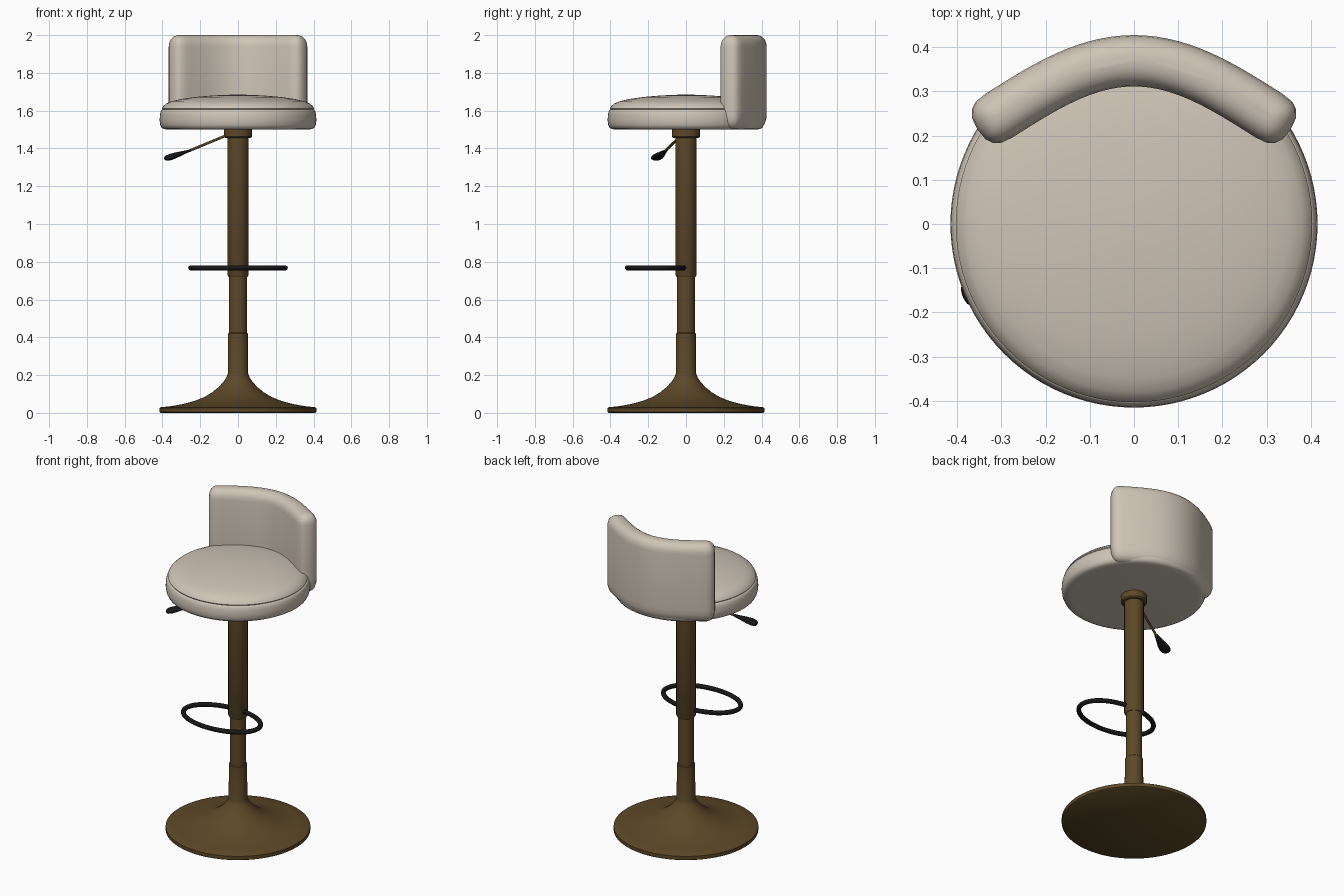
import bpy, bmesh, math
from mathutils import Vector

old = bpy.data.objects.get("Cube")
if old:
    bpy.data.objects.remove(old, do_unlink=True)


def material(name, rgb, rough, metal=0.0):
    m = bpy.data.materials.new(name)
    m.use_nodes = True
    m.diffuse_color = (*rgb, 1)
    node = m.node_tree.nodes["Principled BSDF"]
    node.inputs["Base Color"].default_value = (*rgb, 1)
    node.inputs["Roughness"].default_value = rough
    return m


CREAM = material("cream_leather", (0.62, 0.555, 0.47), 0.6)
BRONZE = material("bronze_metal", (0.11, 0.066, 0.021), 0.5)
BLACK = material("black_plastic", (0.008, 0.008, 0.008), 0.5)


def shade(ob, mat, angle):
    ob.data.materials.clear()
    ob.data.materials.append(mat)
    bpy.ops.object.select_all(action="DESELECT")
    bpy.context.view_layer.objects.active = ob
    ob.select_set(True)
    bpy.ops.object.shade_smooth_by_angle(angle=math.radians(angle))
    return ob


def loft(name, rings, mat, angle=40):
    """Skin closed rings of points and cap both ends."""
    bm = bmesh.new()
    loops = [[bm.verts.new(p) for p in ring] for ring in rings]
    n = len(loops[0])
    for a, b in zip(loops, loops[1:]):
        for i in range(n):
            j = (i + 1) % n
            bm.faces.new((a[i], a[j], b[j], b[i]))
    bm.faces.new(loops[0])
    bm.faces.new(loops[-1])
    bmesh.ops.recalc_face_normals(bm, faces=bm.faces)
    me = bpy.data.meshes.new(name)
    bm.to_mesh(me)
    bm.free()
    ob = bpy.data.objects.new(name, me)
    bpy.context.collection.objects.link(ob)
    return shade(ob, mat, angle)


def lathe(name, profile, mat, n=64, angle=40, flat=1.0):
    """Turn (radius, height) pairs around z; flat squashes y."""
    turns = [2 * math.pi * i / n for i in range(n)]
    rings = [[(r * math.cos(t), flat * r * math.sin(t), z) for t in turns]
             for r, z in profile]
    return loft(name, rings, mat, angle)


def aim(ob, start, end):
    start, end = Vector(start), Vector(end)
    ob.location = start
    ob.rotation_mode = "QUATERNION"
    ob.rotation_quaternion = (end - start).to_track_quat("Z", "Y")


# Trumpet base and telescopic column
lathe("trumpet_base", [(.41, 0), (.415, .004), (.415, .026), (.408, .03), (.35, .036),
                       (.29, .047), (.23, .063), (.18, .083), (.135, .11), (.1, .139),
                       (.075, .167), (.06, .19), (.054, .21), (.052, .42), (.047, .425)],
      BRONZE, n=96)
lathe("inner_column", [(.047, .4), (.047, .76)], BRONZE)
lathe("outer_column", [(.05, .72), (.056, .73), (.056, 1.47)], BRONZE)
lathe("seat_collar", [(.068, 1.455), (.075, 1.462), (.075, 1.505)], BRONZE)

# Padded seat with a seam under the domed top
lathe("seat", [(.36, 1.5), (.39, 1.502), (.405, 1.51), (.412, 1.525), (.415, 1.55),
               (.413, 1.58), (.408, 1.598), (.402, 1.606), (.399, 1.606), (.403, 1.612),
               (.396, 1.624), (.38, 1.638), (.35, 1.65), (.3, 1.662), (.23, 1.672),
               (.14, 1.68), (.06, 1.684), (.01, 1.685)],
      CREAM, n=96, angle=60)


# Curved backrest: a rounded crescent, shrunk towards its top and bottom edges
SPAN, STEPS, CAP = .305, 28, 8


def crescent(z, inset):
    w = .058 - inset
    span = SPAN

    def frame(x):
        a = math.pi / 2 * x / SPAN
        slope = -.124 * math.pi / 2 / SPAN * math.sin(a)
        tangent = Vector((1, slope, 0)).normalized()
        return Vector((x, .245 + .124 * math.cos(a), z)), tangent

    def end_cap(side):
        c, t = frame(side * span)
        normal = Vector((-t.y, t.x, 0))
        out = []
        for k in range(1, CAP):
            a = math.pi * k / CAP
            s, q = math.sin(a) ** .75, math.cos(a)
            q = math.copysign(abs(q) ** .75, q)
            out.append(c + side * (t * s + normal * q) * w)
        return out

    xs = [span * (2 * i / STEPS - 1) for i in range(STEPS + 1)]
    sides = []
    for sign in (1, -1):
        row = []
        for x in xs[::sign]:
            c, t = frame(x)
            row.append(c + sign * w * Vector((-t.y, t.x, 0)))
        sides.append(row)
    return sides[0] + end_cap(1) + sides[1] + end_cap(-1)


levels = [(1.503, .05), (1.506, .036), (1.516, .021), (1.533, .009), (1.56, .002),
          (1.59, 0), (1.94, 0), (1.96, .003), (1.977, .01), (1.99, .022),
          (1.997, .036), (2.0, .05)]
loft("backrest", [crescent(z, d) for z, d in levels], CREAM, angle=60)

# Oval foot ring
curve = bpy.data.curves.new("foot_ring", "CURVE")
curve.dimensions = "3D"
curve.bevel_depth = .014
curve.bevel_resolution = 3
spline = curve.splines.new("POLY")
COUNT = 64
spline.points.add(COUNT - 1)
for i, p in enumerate(spline.points):
    t = 2 * math.pi * i / COUNT
    p.co = (.25 * math.cos(t), -.16 + .15 * math.sin(t), .768, 1)
spline.use_cyclic_u = True
ring = bpy.data.objects.new("foot_ring", curve)
bpy.context.collection.objects.link(ring)
bpy.ops.object.select_all(action="DESELECT")
bpy.context.view_layer.objects.active = ring
ring.select_set(True)
bpy.ops.object.convert(target="MESH")
shade(bpy.context.object, BLACK, 60)

# Height lever: thin rod and flattened paddle grip
top, joint, tip = (-.03, -.012, 1.482), (-.255, -.108, 1.389), (-.386, -.164, 1.345)
length = (Vector(tip) - Vector(joint)).length
rod = lathe("lever_rod", [(.007, 0), (.007, (Vector(joint) - Vector(top)).length + .01)],
            BRONZE, n=16)
aim(rod, top, joint)
grip = lathe("lever_grip", [(r, f * length) for r, f in
                            [(.009, 0), (.013, .08), (.02, .3), (.029, .55), (.033, .75),
                             (.03, .9), (.02, .98), (.008, 1)]],
             BLACK, n=24, flat=.5)
aim(grip, joint, tip)
